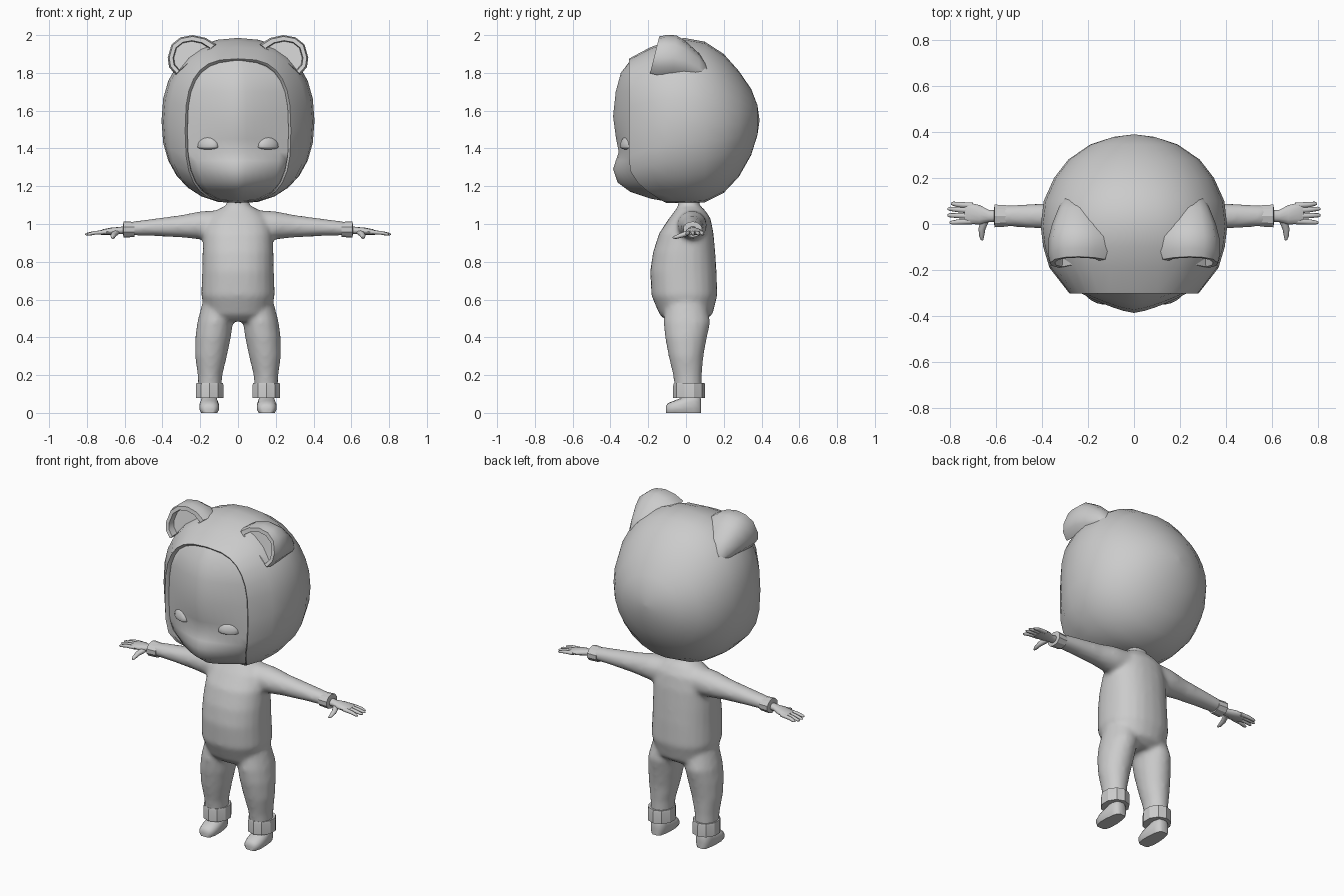
import bpy, bmesh, math
from mathutils import Vector

if "Cube" in bpy.data.objects:
    bpy.data.objects.remove(bpy.data.objects["Cube"])

grey = bpy.data.materials.new("soft_grey")
grey.diffuse_color = (0.6, 0.6, 0.6, 1)
grey.use_nodes = True
grey.node_tree.nodes["Principled BSDF"].inputs["Base Color"].default_value = grey.diffuse_color


def finish(name, bm, angle=40):
    """Turn a bmesh into a shaded object."""
    bmesh.ops.recalc_face_normals(bm, faces=bm.faces)
    me = bpy.data.meshes.new(name)
    bm.to_mesh(me)
    bm.free()
    me.materials.append(grey)
    ob = bpy.data.objects.new(name, me)
    bpy.context.collection.objects.link(ob)
    bpy.ops.object.select_all(action='DESELECT')
    ob.select_set(True)
    bpy.context.view_layer.objects.active = ob
    bpy.ops.object.shade_smooth_by_angle(angle=math.radians(angle))
    return ob


def loft(bm, rings, closed=True, caps=(True, True)):
    """Skin a list of equal-length point rings."""
    rows = [[bm.verts.new(p) for p in r] for r in rings]
    n = len(rows[0])
    for a, b in zip(rows, rows[1:]):
        for i in range(n if closed else n - 1):
            j = (i + 1) % n
            bm.faces.new((a[i], a[j], b[j], b[i]))
    if caps[0]:
        bm.faces.new(rows[0])
    if caps[1]:
        bm.faces.new(rows[-1])


def ring(c, u, v, n=16, p=1.0):
    """Superellipse around c spanned by the vectors u and v."""
    f = lambda t: math.copysign(abs(t) ** p, t) if abs(t) > 1e-6 else 0
    c, u, v = Vector(c), Vector(u), Vector(v)
    return [c + u * f(math.sin(2 * math.pi * i / n)) + v * f(math.cos(2 * math.pi * i / n))
            for i in range(n)]


def tube(bm, pts, n=8):
    """Tube along points (x, y, z, radius), slightly flattened in z."""
    ps = [Vector(q[:3]) for q in pts]
    d = (ps[-1] - ps[0]).normalized()
    side = d.cross(Vector((0, 0, 1))).normalized()
    up = side.cross(d)
    loft(bm, [ring(c, side * q[3], up * q[3] * 0.85, n) for c, q in zip(ps, pts)])


# Suit: torso, legs and arms blended into one skin
bm = bmesh.new()
torso = [(.485, .12, -.10, .09), (.52, .165, -.14, .14), (.62, .195, -.183, .166),
         (.75, .19, -.19, .162), (.85, .188, -.175, .155), (.95, .183, -.143, .146),
         (1.03, .16, -.09, .13), (1.075, .11, -.055, .10), (1.10, .06, -.04, .07),
         (1.17, .055, -.04, .07)]
loft(bm, [ring((0, (f + b) / 2, z), (w, 0, 0), (0, (b - f) / 2, 0), 24, .88)
          for z, w, f, b in torso])
leg = [(.58, .105, .085, 0, .11), (.48, .121, .095, .005, .125), (.40, .132, .095, 0, .112),
       (.30, .143, .085, 0, .093), (.20, .148, .066, .008, .077), (.10, .15, .06, .014, .07)]
arm = [(.0, .995, .085, .03, .085), (.2, .993, .075, .032, .078), (.3, .988, .06, .033, .062),
       (.45, .982, .046, .035, .053), (.58, .975, .036, .035, .045)]
for s in (1, -1):
    loft(bm, [ring((s * x, y, z), (rx, 0, 0), (0, ry, 0)) for z, x, rx, y, ry in leg])
    loft(bm, [ring((s * x, y, z), (0, ry, 0), (0, 0, rz)) for x, z, rz, y, ry in arm])
suit = finish("suit", bm, 180)
remesh = suit.modifiers.new("blend", 'REMESH')
remesh.mode = 'VOXEL'
remesh.voxel_size = 0.013
remesh.use_smooth_shade = True
relax = suit.modifiers.new("relax", 'SMOOTH')
relax.factor = 0.5
relax.iterations = 8

for s, tag in ((1, "left"), (-1, "right")):
    # Rolled cuffs
    bm = bmesh.new()
    loft(bm, [ring((s * .15, .017, z), (r, 0, 0), (0, r * 1.1, 0), 10)
              for z, r in ((.155, .055), (.158, .074), (.145, .077), (.08, .077), (.08, .05))])
    finish(tag + "_ankle_cuff", bm, 30)
    bm = bmesh.new()
    loft(bm, [ring((s * x, .035, .971), (0, r * 1.15, 0), (0, 0, r * .95), 10)
              for x, r in ((.548, .034), (.547, .042), (.605, .045), (.608, .03))])
    finish(tag + "_wrist_cuff", bm, 30)

    # Foot with a flat sole
    bm = bmesh.new()
    rows = []
    for y, w, top in ((-.107, .025, .035), (-.095, .042, .052), (-.06, .052, .066),
                      (-.01, .052, .085), (.04, .045, .11), (.07, .036, .10), (.08, .02, .07)):
        r = ring((s * .152, y, top * .4), (w, 0, 0), (0, 0, top * .6), 14, .85)
        for q in r:
            q.z = max(q.z, 0)
        rows.append(r)
    loft(bm, rows)
    finish(tag + "_foot", bm, 45)

    # Hand with four fingers and a thumb
    bm = bmesh.new()
    palm = [(.59, .035, .968, .025, .022), (.63, .035, .965, .026, .019),
            (.67, .04, .962, .042, .019), (.715, .046, .957, .046, .015),
            (.735, .046, .954, .044, .010)]
    loft(bm, [ring((s * x, y, z), (0, ry, 0), (0, 0, rz), 12) for x, y, z, ry, rz in palm])
    for y0, y1, tip in ((.080, .088, .795), (.058, .066, .81), (.035, .038, .81), (.012, .006, .80)):
        tube(bm, [(s * .70, y0, .957, .013), (s * .76, (y0 + y1) / 2, .953, .0115),
                  (s * (tip - .01), y1, .946, .009), (s * tip, y1, .945, .004)])
    tube(bm, [(s * .645, .02, .955, .018), (s * .66, -.02, .942, .015),
              (s * .662, -.055, .930, .011), (s * .66, -.07, .927, .005)])
    finish(tag + "_hand", bm, 60)

# Hood: rings from the inner lip of the opening to the back of the head
bm = bmesh.new()
hood = [(-.22, .264, 1.855, 1.125, .7, .18), (-.29, .268, 1.862, 1.12, .7, .19),
        (-.302, .280, 1.875, 1.112, .7, .20), (-.19, .367, 1.935, 1.112, .8, .14),
        (-.10, .394, 1.968, 1.11, .85, .09), (-.01, .405, 1.985, 1.108, .88, .04),
        (.10, .392, 1.965, 1.115, .92, 0), (.20, .347, 1.90, 1.165, .96, 0),
        (.28, .285, 1.81, 1.25, 1, 0), (.345, .19, 1.715, 1.365, 1, 0),
        (.378, .09, 1.63, 1.47, 1, 0), (.388, .01, 1.56, 1.54, 1, 0)]
rows = []
for y, w, t, b, p, shift in hood:
    r = ring((0, y, (t + b) / 2), (w, 0, 0), (0, 0, (t - b) / 2), 28, p)
    for q in r:  # the opening runs back under the chin
        q.y += shift * min(1, max(0, (1.32 - q.z) / .21)) ** 2
    rows.append(r)
loft(bm, rows, caps=(False, True))
finish("hood", bm, 45)

# Ears: rounded rim, recessed front, back fading into the hood
outline = [(.33, 1.79), (.365, 1.83), (.372, 1.88), (.352, 1.95), (.305, 1.988), (.24, 2.0),
           (.17, 1.985), (.115, 1.95), (.17, 1.90), (.26, 1.85)]
mid = Vector((.255, 0, 1.90))


def ear_loop(s, y, k, drop=0, lean=0):
    pts = []
    for x, z in outline:
        q = mid + (Vector((x, 0, z)) - mid) * k
        pts.append(Vector((s * q.x, y + lean * (q.z - 1.9), q.z - drop)))
    return pts


for s, tag in ((1, "left"), (-1, "right")):
    bm = bmesh.new()
    loft(bm, [ear_loop(s, -.125, .72, .005, .25), ear_loop(s, -.165, .76, .005, .25),
              ear_loop(s, -.165, .93, 0, .25), ear_loop(s, -.13, 1, 0, .25),
              ear_loop(s, -.06, .99, 0, .1), ear_loop(s, .0, .86, .02),
              ear_loop(s, .07, .62, .06), ear_loop(s, .12, .4, .11)])
    finish(tag + "_ear", bm, 50)

# Face: rows of height, half width, centre depth, edge depth
bm = bmesh.new()
face = [(1.865, .10, -.295, -.28), (1.80, .215, -.345, -.28), (1.70, .257, -.372, -.28),
        (1.57, .268, -.386, -.28), (1.45, .268, -.37, -.28), (1.38, .264, -.356, -.28),
        (1.335, .26, -.372, -.275), (1.29, .25, -.386, -.265), (1.22, .222, -.362, -.235),
        (1.17, .18, -.295, -.19), (1.135, .11, -.19, -.12), (1.115, .05, -.08, -.05)]
rows = []
for z, w, yc, ye in face:
    r = [Vector((w * t, yc + (ye - yc) * abs(t) ** 1.4, z)) for t in [i / 6 for i in range(-6, 7)]]
    r.insert(0, Vector((-w, ye + .12, z)))
    r.append(Vector((w, ye + .12, z)))
    rows.append(r)
loft(bm, rows, closed=False, caps=(False, False))
finish("face", bm, 60)

# Eyes: half domes with a nearly flat lower edge
for s, tag in ((1, "left"), (-1, "right")):
    bm = bmesh.new()
    bmesh.ops.create_uvsphere(bm, u_segments=16, v_segments=10, radius=1)
    for v in bm.verts:
        x, y, z = v.co
        up = z * (.056 if z > 0 else .014)
        v.co = (s * (.16 + x * .057), -.312 + y * .032 + x * .02, 1.408 + up)
    finish(tag + "_eye", bm, 60)
